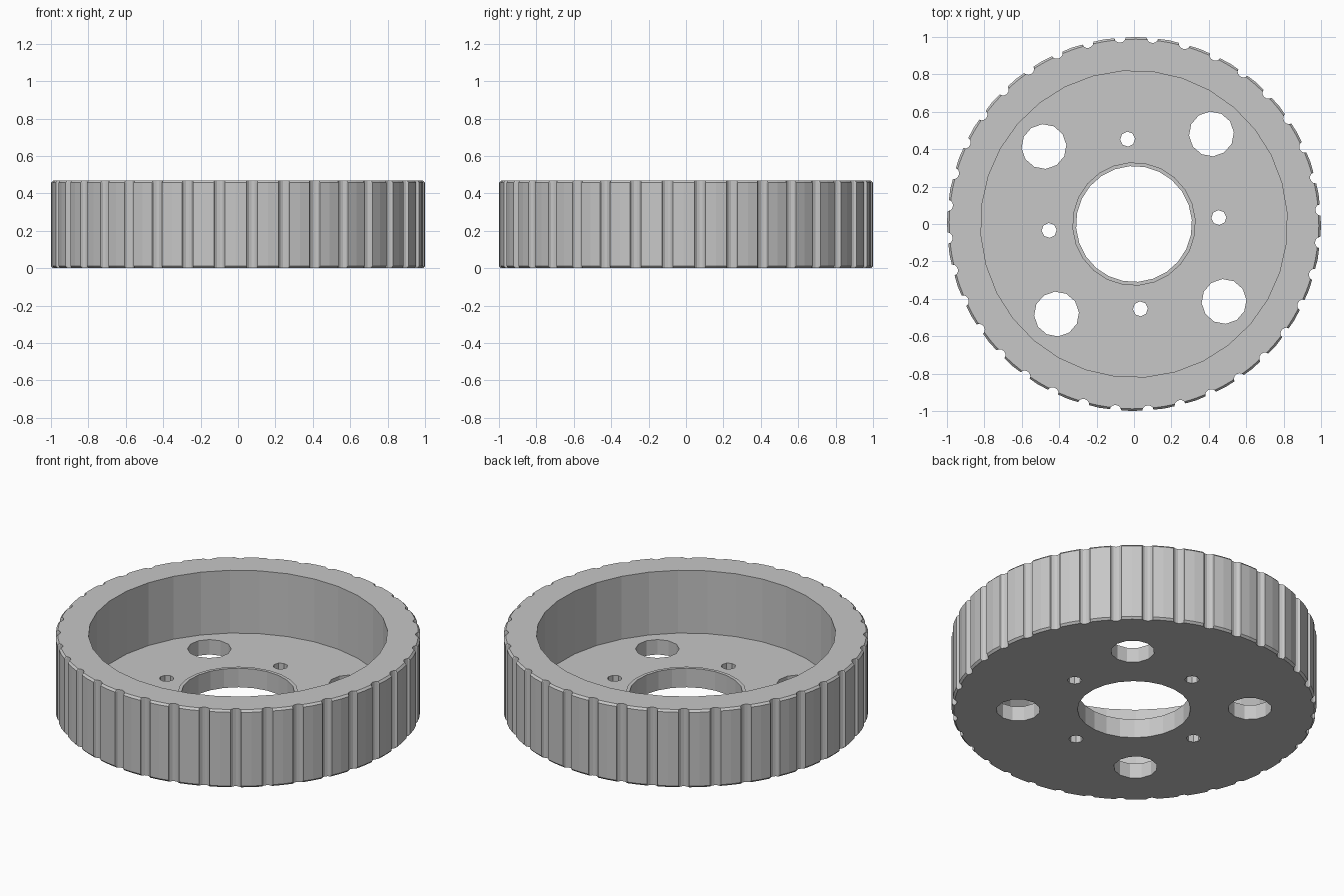
import bpy
import bmesh
from math import cos, sin, pi, radians

if "Cube" in bpy.data.objects:
    bpy.data.objects.remove(bpy.data.objects["Cube"], do_unlink=True)

TURN = radians(4.3)      # the whole pattern is turned slightly
HEIGHT, FLOOR, LIP = 0.47, 0.09, 0.115
RIM, BORE, HUB = 0.82, 0.31, 0.33
GROOVES, GROOVE_R, CHAMFER = 36, 0.03, 0.012

grey = bpy.data.materials.new("light grey")
grey.use_nodes = True
colour = (0.57, 0.57, 0.57, 1)
grey.diffuse_color = colour
grey.node_tree.nodes["Principled BSDF"].inputs["Base Color"].default_value = colour


def loft(name, rings, closed=False):
    """Skin a stack of equal rings; cap the ends unless it loops."""
    bm = bmesh.new()
    loops = [[bm.verts.new(p) for p in ring] for ring in rings]
    pairs = list(zip(loops, loops[1:]))
    if closed:
        pairs.append((loops[-1], loops[0]))
    else:
        bm.faces.new(loops[0])
        bm.faces.new(loops[-1])
    for low, high in pairs:
        for i in range(len(low)):
            j = (i + 1) % len(low)
            bm.faces.new((low[i], low[j], high[j], high[i]))
    bmesh.ops.recalc_face_normals(bm, faces=bm.faces)
    mesh = bpy.data.meshes.new(name)
    bm.to_mesh(mesh)
    bm.free()
    mesh.materials.append(grey)
    obj = bpy.data.objects.new(name, mesh)
    bpy.context.collection.objects.link(obj)
    return obj


def circle(radius, z, sides, x=0, y=0):
    steps = [TURN + 2 * pi * i / sides for i in range(sides)]
    return [(x + radius * cos(a), y + radius * sin(a), z) for a in steps]


def grooved_ring(z, limit):
    """Outer outline: round scallops between plain lands."""
    points = []
    for n in range(GROOVES):
        mid = TURN + 2 * pi * n / GROOVES
        for k in range(7):
            t = pi * k / 6
            r = min(0.998 - 0.85 * GROOVE_R * sin(t), limit)
            a = mid - GROOVE_R * cos(t)
            points.append((r * cos(a), r * sin(a), z))
        a = mid + pi / GROOVES
        points.append((limit * cos(a), limit * sin(a), z))
    return points


# Grooved wheel body with chamfered edges
wheel = loft("wheel_body", [
    grooved_ring(0, 1 - CHAMFER),
    grooved_ring(CHAMFER, 1),
    grooved_ring(HEIGHT - CHAMFER, 1),
    grooved_ring(HEIGHT, 1 - CHAMFER),
])


def cut(radius, base, sides, x=0, y=0):
    cutter = loft("cutter", [circle(radius, base, sides, x, y),
                             circle(radius, HEIGHT + 0.1, sides, x, y)])
    cutter.hide_render = True
    mod = wheel.modifiers.new("cut", 'BOOLEAN')
    mod.operation, mod.solver, mod.object = 'DIFFERENCE', 'EXACT', cutter
    bpy.context.view_layer.objects.active = wheel
    bpy.ops.object.modifier_apply(modifier=mod.name)
    bpy.data.objects.remove(cutter, do_unlink=True)


# Deep pocket, centre bore, four large holes and four bolt holes
cut(RIM, FLOOR, 32)
cut(BORE, -0.1, 24)
for n in range(4):
    a = TURN + n * pi / 2
    cut(0.04, -0.1, 8, 0.455 * cos(a), 0.455 * sin(a))
    a += pi / 4
    cut(0.12, -0.1, 12, 0.635 * cos(a), 0.635 * sin(a))

# Low raised lip around the bore
loft("bore_lip", [
    circle(BORE, FLOOR, 24), circle(BORE, LIP, 24),
    circle(HUB, LIP, 24), circle(HUB, FLOOR, 24),
], closed=True)
